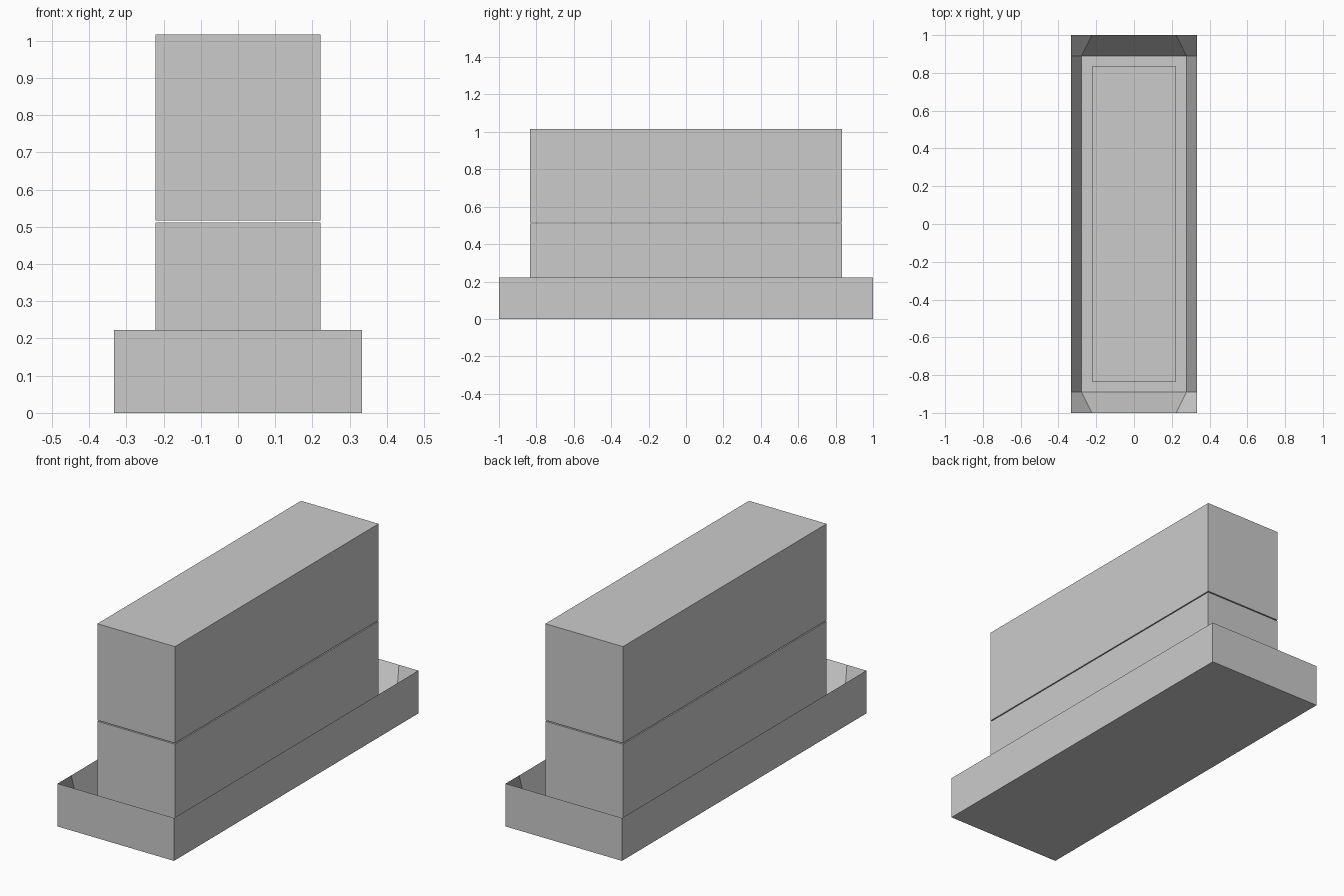
import bpy, bmesh

if "Cube" in bpy.data.objects:
    bpy.data.objects.remove(bpy.data.objects["Cube"])

U = 1 / 9  # modelling unit: the tray is 6 x 18 units


def finish(bm, name):
    bmesh.ops.recalc_face_normals(bm, faces=bm.faces)
    mesh = bpy.data.meshes.new(name)
    bm.to_mesh(mesh)
    bm.free()
    obj = bpy.data.objects.new(name, mesh)
    bpy.context.collection.objects.link(obj)
    return obj


def block(name, sx, sy, z0, z1):
    bm = bmesh.new()
    bmesh.ops.create_cube(bm, size=1)
    for v in bm.verts:
        v.co = (v.co.x * sx * U, v.co.y * sy * U, (z0 + (v.co.z + 0.5) * (z1 - z0)) * U)
    return finish(bm, name)


# Open tray: vertical outer walls, knife-edge rim, inner walls sloping to a thin floor
bm = bmesh.new()
corners = [(1, -1), (1, 1), (-1, 1), (-1, -1)]


def ring(x, y, z):
    return [bm.verts.new((sx * x * U, sy * y * U, z * U)) for sx, sy in corners]


base = ring(3, 9, 0)
rim = ring(3, 9, 2)
side = ring(3, 8, 2)
end = ring(2, 9, 2)
floor = ring(2.5, 8, 0.05)
bm.faces.new(base)
bm.faces.new(floor)
for i in range(4):
    j = (i + 1) % 4
    mid = side if i % 2 == 0 else end
    bm.faces.new((base[i], base[j], rim[j], mid[j], mid[i], rim[i]))  # outer wall
    bm.faces.new((floor[i], floor[j], mid[j], mid[i]))                # inner slope
    bm.faces.new((floor[i], side[i], rim[i], end[i]))                 # inner corner
finish(bm, "tray")

# Two stacked blocks with a narrow gap between them
block("lower_block", 4, 15, 0.1, 4.6)
block("upper_block", 4, 15, 4.65, 9.15)
